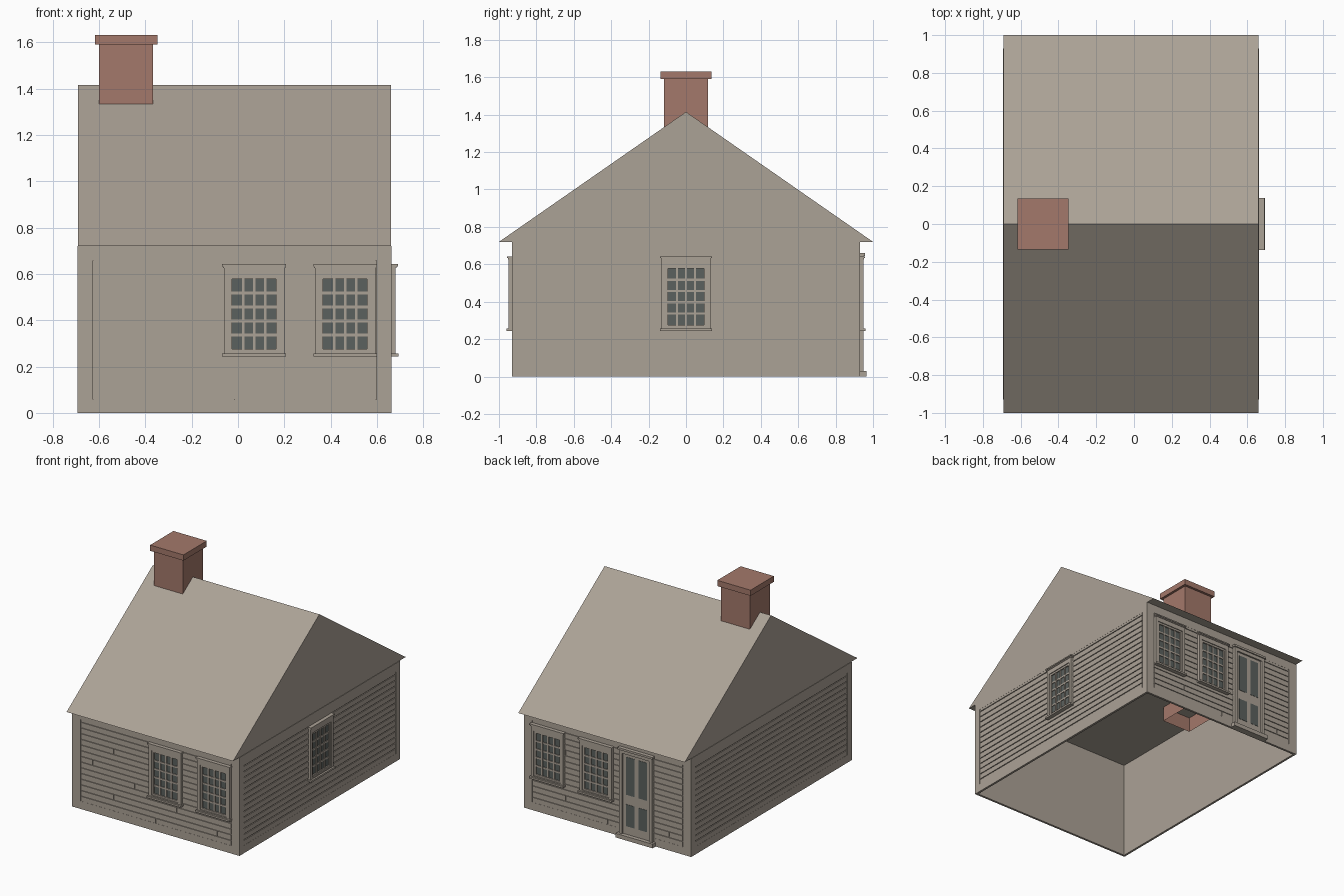
import bpy
import bmesh
from math import radians
from mathutils import Matrix, Vector

default = bpy.data.objects.get("Cube")
if default:
    bpy.data.objects.remove(default, do_unlink=True)


def material(name, rgb):
    m = bpy.data.materials.new(name)
    m.use_nodes = True
    m.diffuse_color = (*rgb, 1)
    m.node_tree.nodes["Principled BSDF"].inputs["Base Color"].default_value = (*rgb, 1)
    return m


TAUPE = material("taupe_wood", (0.41, 0.36, 0.305))
BRICK = material("red_brick", (0.37, 0.19, 0.145))
GLASS = material("dark_glass", (0.105, 0.12, 0.112))
CENTRE = -0.015


def finish(name, bm, mat):
    mesh = bpy.data.meshes.new(name)
    bm.to_mesh(mesh)
    bm.free()
    mesh.materials.append(mat)
    obj = bpy.data.objects.new(name, mesh)
    bpy.context.collection.objects.link(obj)
    return obj


def box(bm, x, y, z, frame=Matrix()):
    """Add a box from (low, high) ranges, placed by a frame matrix."""
    size = [r[1] - r[0] for r in (x, y, z)]
    mid = Vector([(r[0] + r[1]) / 2 for r in (x, y, z)])
    mat = frame @ Matrix.Translation(mid) @ Matrix.Diagonal((*size, 1))
    bmesh.ops.create_cube(bm, size=1, matrix=mat)


class Wall:
    """One side of the house: u runs along it, d points outward."""

    def __init__(self, name, turn, dist, half):
        self.name, self.half = name, half
        self.frame = (Matrix.Translation((CENTRE, 0, 0)) @ Matrix.Rotation(radians(turn), 4, 'Z')
                      @ Matrix.Translation((0, -dist, 0)))

    def slab(self, bm, u, z, d):
        box(bm, u, (-d[1], -d[0]), z, self.frame)

    def ring(self, bm, u, z, inner_u, inner_z, d):
        self.slab(bm, (u[0], inner_u[0]), z, d)
        self.slab(bm, (inner_u[1], u[1]), z, d)
        self.slab(bm, inner_u, (z[0], inner_z[0]), d)
        self.slab(bm, inner_u, (inner_z[1], z[1]), d)

    def siding(self, seams):
        # Border boards around a recessed field
        edge = self.half - 0.05
        field_u, field_z = (-edge, edge), (0.057, 0.657)
        bm = bmesh.new()
        self.ring(bm, (-self.half, self.half), (0, 0.72), field_u, field_z, (-0.016, 0))
        self.slab(bm, field_u, field_z, (-0.016, -0.007))
        finish(self.name + "_wall", bm, TAUPE)
        # Horizontal boards with narrow grooves and staggered butt joints
        bm = bmesh.new()
        step, z, row = 0.0417, field_z[0], 0
        while z < field_z[1] - 0.01:
            top = min(z + step - 0.006, field_z[1])
            cuts = [-edge, *([seams[row]] if row in seams else []), edge]
            for a, b in zip(cuts, cuts[1:]):
                self.slab(bm, (a + 0.003, b - 0.003), (z, top), (-0.007, -0.001))
            z += step
            row += 1
        finish(self.name + "_clapboards", bm, TAUPE)

    def window(self, label, c):
        name = f"{self.name}_{label}"

        def span(h):
            return (c - h, c + h)
        # Casing, sash and muntins
        bm = bmesh.new()
        self.ring(bm, span(0.131), (0.255, 0.63), span(0.108), (0.264, 0.592), (-0.006, 0.018))
        self.ring(bm, span(0.108), (0.264, 0.592), span(0.095), (0.276, 0.578), (-0.006, 0.012))
        for i in range(1, 4):
            u = c - 0.095 + 0.19 * i / 4
            self.slab(bm, (u - 0.006, u + 0.006), (0.276, 0.578), (0, 0.009))
        for i in range(1, 5):
            z = 0.276 + 0.302 * i / 5
            self.slab(bm, span(0.095), (z - 0.006, z + 0.006), (0, 0.008))
        finish(name + "_frame", bm, TAUPE)
        # Head moulding and sill
        bm = bmesh.new()
        self.slab(bm, span(0.134), (0.625, 0.633), (0, 0.022))
        self.slab(bm, span(0.138), (0.633, 0.642), (0, 0.027))
        self.slab(bm, span(0.138), (0.243, 0.256), (0, 0.031))
        finish(name + "_trim", bm, TAUPE)
        bm = bmesh.new()
        self.slab(bm, span(0.096), (0.275, 0.579), (-0.002, 0.003))
        finish(name + "_glass", bm, GLASS)

    def door(self, c):
        def span(h):
            return (c - h, c + h)
        # Casing, head and leaf
        bm = bmesh.new()
        self.ring(bm, span(0.135), (0.02, 0.645), span(0.11), (0.03, 0.62), (-0.006, 0.018))
        self.slab(bm, span(0.142), (0.645, 0.66), (0, 0.027))
        self.slab(bm, span(0.11), (0.03, 0.62), (-0.006, 0.006))
        finish("door_frame", bm, TAUPE)
        bm = bmesh.new()
        self.slab(bm, span(0.15), (0, 0.03), (0, 0.035))
        finish("door_step", bm, TAUPE)
        # Four dark panels
        bm = bmesh.new()
        for a, b in ((-0.085, -0.017), (0.017, 0.085)):
            for z in ((0.32, 0.597), (0.09, 0.25)):
                self.slab(bm, (c + a, c + b), z, (0.004, 0.008))
        finish("door_panels", bm, GLASS)


# Four walls
front = Wall("front", 0, 0.93, 0.662)
left = Wall("left", 90, 0.678, 0.93)
back = Wall("back", 180, 0.93, 0.662)
right = Wall("right", 270, 0.678, 0.93)
joints = {0: 0.0, 1: 0.5, 2: -0.34, 3: 0.17, 5: -0.17, 6: 0.34, 7: -0.51, 10: -0.34}
front.siding(joints)
back.siding(joints)
left.siding({})
right.siding({})

# Windows and door
for label, u in (("window_inner", 0.085), ("window_outer", 0.478)):
    front.window(label, u)
    back.window(label, -u)
left.window("window", 0.0)
back.door(0.24)

# Gable roof with a closed underside
bm = bmesh.new()
ends = [[bm.verts.new((x, y, z)) for y, z in ((-1, 0.72), (1, 0.72), (0, 1.415))]
        for x in (-0.69, 0.66)]
bm.faces.new(ends[0])
bm.faces.new(ends[1])
for i in range(3):
    j = (i + 1) % 3
    bm.faces.new((ends[0][i], ends[0][j], ends[1][j], ends[1][i]))
bmesh.ops.recalc_face_normals(bm, faces=bm.faces[:])
finish("gable_roof", bm, TAUPE)

# Chimney shaft, open at the bottom, and its cap
bm = bmesh.new()
box(bm, (-0.6, -0.366), (-0.117, 0.117), (0.61, 1.595))
bm.normal_update()
bmesh.ops.delete(bm, geom=[f for f in bm.faces if f.normal.z < -0.5], context='FACES')
finish("chimney_shaft", bm, BRICK)
bm = bmesh.new()
box(bm, (-0.618, -0.348), (-0.135, 0.135), (1.59, 1.632))
finish("chimney_cap", bm, BRICK)
